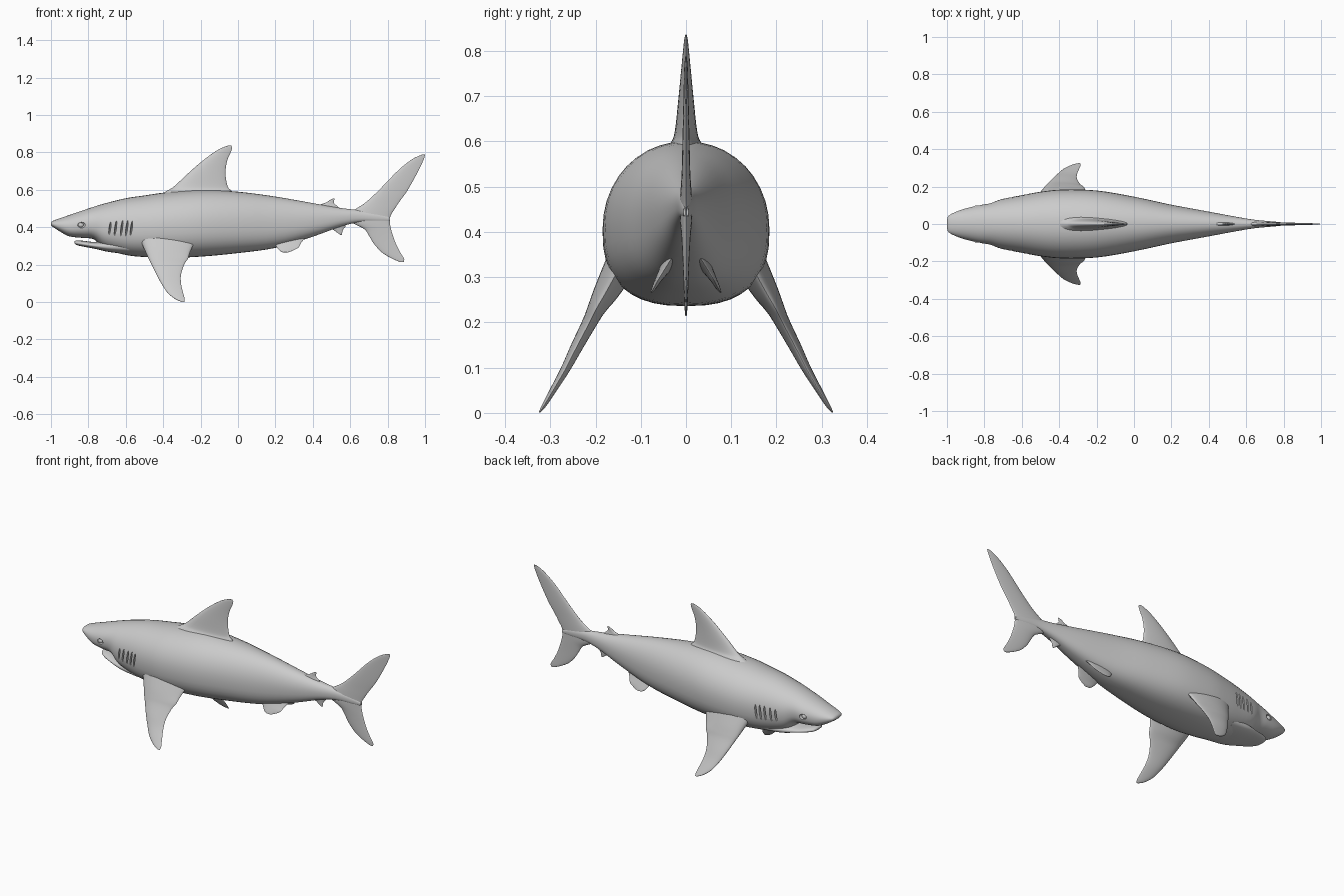
import bpy, bmesh, math
from mathutils import Matrix, Vector

if "Cube" in bpy.data.objects:
    bpy.data.objects.remove(bpy.data.objects["Cube"])


def make_object(name, bm, mirror=False):
    bmesh.ops.recalc_face_normals(bm, faces=bm.faces)
    mesh = bpy.data.meshes.new(name)
    bm.to_mesh(mesh)
    bm.free()
    ob = bpy.data.objects.new(name, mesh)
    bpy.context.collection.objects.link(ob)
    if mirror:
        ob.modifiers.new("Mirror", 'MIRROR').use_axis = (False, True, False)
    return ob


def finish(ob, angle=50):
    # apply modifiers, then smooth
    bpy.ops.object.select_all(action='DESELECT')
    bpy.context.view_layer.objects.active = ob
    ob.select_set(True)
    if ob.modifiers:
        bpy.ops.object.convert(target='MESH')
    bpy.ops.object.shade_smooth_by_angle(angle=math.radians(angle))


def refine(stations, steps):
    # Catmull-Rom interpolation through the stations
    out = []
    last = len(stations) - 1
    for i in range(last):
        quad = [stations[max(0, min(last, i + k))] for k in (-1, 0, 1, 2)]
        for s in range(steps):
            t = s / steps
            out.append([0.5 * (2 * b + (c - a) * t + (2 * a - 5 * b + 4 * c - d) * t * t
                               + (3 * b - a - 3 * c + d) * t ** 3) for a, b, c, d in zip(*quad)])
    out.append(list(stations[-1]))
    return out


def loft(name, rings, mirror=False):
    bm = bmesh.new()
    rows = [[bm.verts.new(p) for p in ring] for ring in rings]
    n = len(rows[0])
    for r0, r1 in zip(rows, rows[1:]):
        for j in range(n):
            k = (j + 1) % n
            bm.faces.new((r0[j], r0[k], r1[k], r1[j]))
    bm.faces.new(rows[0])
    bm.faces.new(rows[-1])
    return make_object(name, bm, mirror)


def body_loft(name, stations, steps=4, n=40, belly=2.5):
    # stations: x, top, bottom, half width
    rings = []
    for x, top, bot, w in refine(stations, steps):
        zc = bot + 0.47 * (top - bot)
        ring = []
        for j in range(n):
            a = 2 * math.pi * j / n
            c, s = math.cos(a), math.sin(a)
            e = 2 / (2.1 if s >= 0 else belly)
            h = top - zc if s >= 0 else zc - bot
            ring.append((x, w * math.copysign(abs(c) ** e, c), zc + h * math.copysign(abs(s) ** e, s)))
        rings.append(ring)
    return loft(name, rings)


def fin(name, stations, normal=(1, 0), mirror=False, steps=4, n=28):
    # stations: leading x, trailing x, y, z, half thickness
    rings = []
    for lead, trail, y, z, th in refine(stations, steps):
        ring = []
        for j in range(n):
            a = 2 * math.pi * j / n
            off = th * math.sin(a) * (0.75 + 0.25 * math.cos(a))
            x = (lead + trail) / 2 - math.cos(a) * (trail - lead) / 2
            ring.append((x, y + off * normal[0], z + off * normal[1]))
        rings.append(ring)
    ob = loft(name, rings, mirror)
    finish(ob)
    return ob


# Body with snout and upper jaw
body = body_loft("body", [
    (-1.0, .424, .412, .022), (-.99, .434, .402, .045), (-.95, .449, .376, .066),
    (-.9, .466, .351, .083), (-.83, .490, .343, .100), (-.77, .510, .335, .110),
    (-.71, .528, .285, .132), (-.6, .555, .252, .154), (-.5, .570, .241, .172),
    (-.38, .587, .236, .184), (-.2, .600, .243, .179), (0, .590, .262, .146),
    (.2, .564, .290, .103), (.4, .529, .350, .066), (.55, .503, .404, .038),
    (.65, .491, .427, .022), (.75, .475, .430, .013), (.81, .455, .435, .006)])

# Gill slit and eye socket cutters
bm = bmesh.new()
for side in (-1, 1):
    for x, y, h in ((-.685, .140, .036), (-.655, .146, .042), (-.622, .152, .045),
                    (-.595, .157, .045), (-.570, .162, .042)):
        bmesh.ops.create_uvsphere(bm, u_segments=12, v_segments=10, radius=1, matrix=(
            Matrix.Translation((x, side * y, .395)) @ Matrix.Rotation(.13, 4, 'Y')
            @ Matrix.Diagonal((.005, .018, h, 1))))
    bmesh.ops.create_uvsphere(bm, u_segments=16, v_segments=10, radius=1, matrix=(
        Matrix.Translation((-.84, side * .106, .412)) @ Matrix.Diagonal((.025, .018, .018, 1))))
cutter = make_object("gill_cutter", bm)
cutter.hide_render = True
cut = body.modifiers.new("Gills", 'BOOLEAN')
cut.operation = 'DIFFERENCE'
cut.solver = 'EXACT'
cut.object = cutter
finish(body, 40)
bpy.data.objects.remove(cutter)

# Lower jaw
finish(body_loft("lower_jaw", [
    (-.875, .324, .316, .018), (-.865, .329, .306, .042), (-.83, .328, .297, .066),
    (-.77, .322, .286, .088), (-.69, .330, .268, .110), (-.58, .340, .256, .120)]))

# Eyes
bm = bmesh.new()
bmesh.ops.create_uvsphere(bm, u_segments=16, v_segments=10, radius=1, matrix=(
    Matrix.Translation((-.84, .090, .412)) @ Matrix.Diagonal((.015, .010, .013, 1))))
finish(make_object("eyes", bm, True))

# Dorsal fin
fin("dorsal_fin", [
    (-.44, -.01, 0, .560, .075), (-.38, -.035, 0, .595, .045), (-.34, -.056, 0, .62, .032),
    (-.265, -.067, 0, .69, .022), (-.19, -.058, 0, .755, .014), (-.125, -.038, 0, .803, .008),
    (-.085, -.031, 0, .825, .005), (-.055, -.036, 0, .836, .002)])

# Pectoral fins
fin("pectoral_fins", [
    (-.52, -.23, .145, .325, .045), (-.495, -.255, .175, .270, .036), (-.478, -.268, .197, .232, .026),
    (-.462, -.288, .213, .200, .021), (-.435, -.305, .242, .145, .017), (-.408, -.304, .267, .096, .013),
    (-.375, -.293, .295, .048, .009), (-.335, -.285, .314, .016, .006), (-.300, -.287, .324, .001, .002)],
    normal=(.876, .48), mirror=True)

# Tail fin
fin("tail_fin", [
    (.868, .886, 0, .214, .002), (.825, .888, 0, .232, .004), (.770, .868, 0, .265, .006),
    (.728, .845, 0, .310, .008), (.703, .830, 0, .350, .010), (.675, .818, 0, .390, .013),
    (.610, .812, 0, .425, .017), (.580, .815, 0, .460, .018), (.625, .836, 0, .495, .015),
    (.685, .862, 0, .535, .012), (.755, .908, 0, .600, .010), (.855, .965, 0, .703, .007),
    (.930, .993, 0, .763, .005), (.982, 1.0, 0, .788, .002)])

# Second dorsal fin
fin("second_dorsal_fin", [
    (.37, .55, 0, .495, .022), (.415, .53, 0, .514, .012), (.465, .513, 0, .530, .007),
    (.493, .515, 0, .546, .004), (.507, .517, 0, .553, .001)])

# Anal fin
fin("anal_fin", [
    (.45, .58, 0, .410, .014), (.505, .562, 0, .388, .008),
    (.532, .557, 0, .370, .004), (.548, .556, 0, .359, .001)])

# Pelvic fins
fin("pelvic_fins", [
    (.14, .36, .030, .345, .024), (.19, .335, .050, .313, .014), (.208, .325, .062, .293, .009),
    (.222, .295, .071, .276, .006), (.24, .268, .077, .266, .002)],
    normal=(.876, .48), mirror=True)
